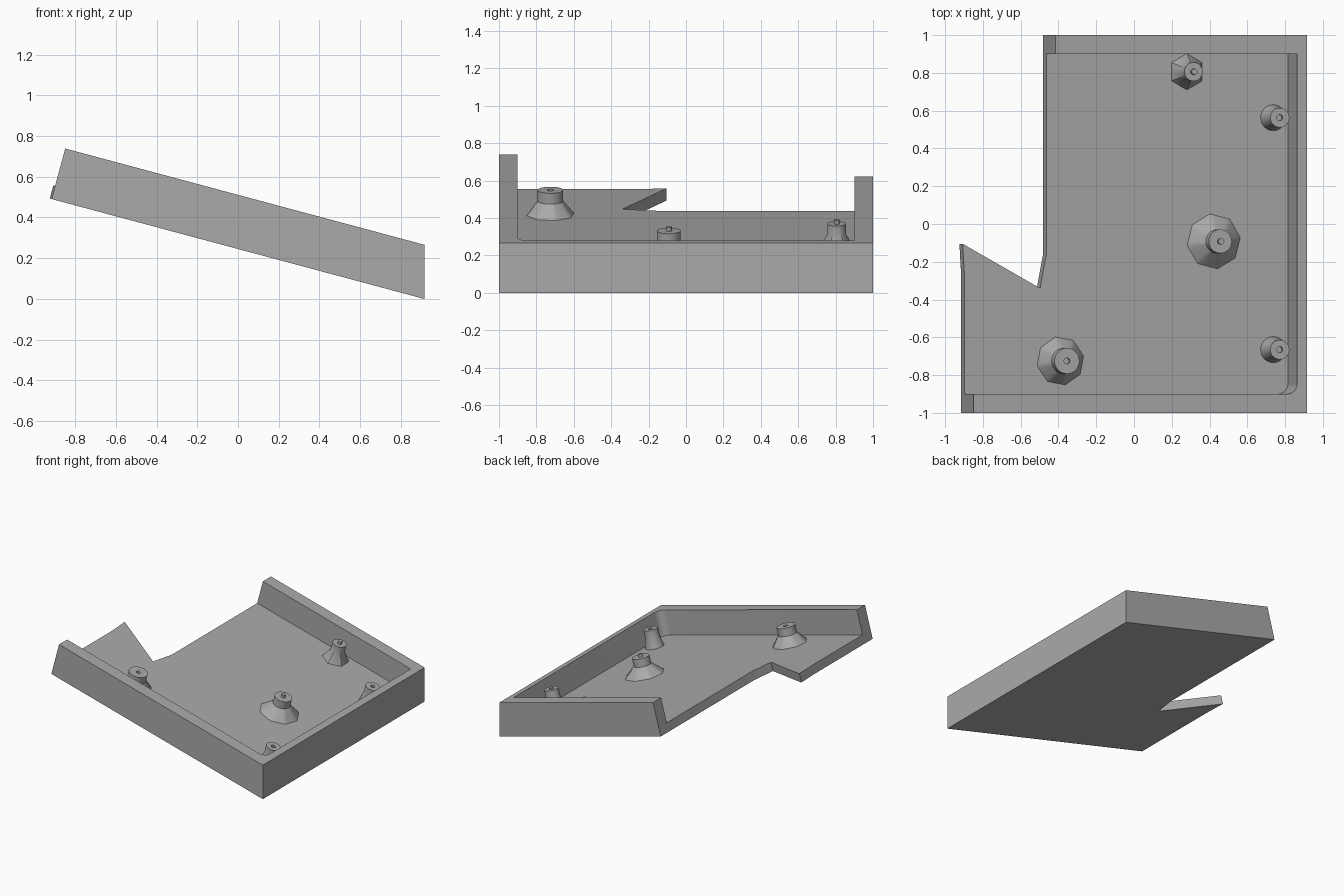
import bpy, bmesh, math
from mathutils import Vector

if "Cube" in bpy.data.objects:
    bpy.data.objects.remove(bpy.data.objects["Cube"])

TILT = math.radians(15)
C, S = math.cos(TILT), math.sin(TILT)
LIFT = 0.3145           # height of the floor surface at the centre
FLOOR, WALL = 0.067, 0.19

grey = bpy.data.materials.new("plain grey")
grey.use_nodes = True
colour = (0.4, 0.4, 0.4, 1)
grey.diffuse_color = colour
grey.node_tree.nodes["Principled BSDF"].inputs["Base Color"].default_value = colour


def finish(name, bm):
    """Turn a bmesh drawn in floor space into a tilted object."""
    bmesh.ops.recalc_face_normals(bm, faces=bm.faces)
    mesh = bpy.data.meshes.new(name)
    bm.to_mesh(mesh)
    bm.free()
    mesh.materials.append(grey)
    ob = bpy.data.objects.new(name, mesh)
    bpy.context.collection.objects.link(ob)
    ob.rotation_euler = (0, TILT, 0)
    ob.location = (0, 0, LIFT)
    return ob


def activate(ob):
    bpy.ops.object.select_all(action='DESELECT')
    ob.select_set(True)
    bpy.context.view_layer.objects.active = ob


def prism(outline, low, high, upright_x=None):
    """Extrude a plan outline; the side at upright_x stays vertical in the world."""
    bm = bmesh.new()
    rings = []
    for w in (low, high):
        rings.append([bm.verts.new(((x - (w * S if x == upright_x else 0)) / C, y, w))
                      for x, y in outline])
    bm.faces.new(rings[0])
    bm.faces.new(rings[1])
    n = len(outline)
    for i in range(n):
        j = (i + 1) % n
        bm.faces.new((rings[0][i], rings[0][j], rings[1][j], rings[1][i]))
    return bm


# Tray block with the notched left side
RIGHT = 0.915
plan = [(RIGHT, -1), (-0.898, -1), (-0.898, -0.27), (-0.907, -0.105), (-0.497, -0.34),
        (-0.472, -0.2), (-0.464, -0.16), (-0.464, 1), (RIGHT, 1)]
tray = finish("tray", prism(plan, -FLOOR, WALL, RIGHT))

# Pocket, open to the left, with one rounded corner
inner, edge, r = 0.815, 0.9, 0.055
pocket = [(-1.3, edge), (-1.3, -edge)]
for i in range(9):
    a = math.radians(-90 + i * 90 / 8)
    pocket.append((inner - r + r * math.cos(a), -edge + r + r * math.sin(a)))
pocket.append((inner, edge))
cutter = finish("pocket_cutter", prism(pocket, 0, 0.5))
cutter.hide_render = True
cut = tray.modifiers.new("pocket", 'BOOLEAN')
cut.operation = 'DIFFERENCE'
cut.solver = 'EXACT'
cut.object = cutter
activate(tray)
bpy.ops.object.modifier_apply(modifier=cut.name)
bpy.data.objects.remove(cutter)
bpy.ops.object.shade_smooth_by_angle(angle=math.radians(30))


def post(name, x, y, base, sides, turn, top, pin):
    """Flared post: a many-sided foot blending into a round stem with a pin or a hole."""
    seg = 48
    height, neck, tip = 0.135, 0.075, 0.016
    profile = [(base, -0.003), (top, neck), (top, height), (tip, height), (tip, height + pin)]
    bm = bmesh.new()
    rings = []
    for k, (rad, w) in enumerate(profile):
        ring = []
        for i in range(seg):
            a = math.tau * i / seg
            rr = rad
            if k == 0:
                step = math.tau / sides
                rr *= math.cos(step / 2) / math.cos(a % step - step / 2)
            ang = a + math.radians(turn)
            ring.append(bm.verts.new((x / C + rr * math.cos(ang), y + rr * math.sin(ang), w)))
        rings.append(ring)
    for lo, hi in zip(rings, rings[1:]):
        for i in range(seg):
            j = (i + 1) % seg
            bm.faces.new((lo[i], lo[j], hi[j], hi[i]))
    bm.faces.new(rings[0])
    bm.faces.new(rings[-1])
    activate(finish(name, bm))
    bpy.ops.object.shade_smooth_by_angle(angle=math.radians(30))


# Mounting posts
post("front_left_post", -0.39, -0.725, 0.132, 8, 12, 0.068, -0.02)
post("centre_post", 0.422, -0.092, 0.15, 8, 8, 0.063, 0.022)
post("back_post", 0.28, 0.806, 0.098, 6, 90, 0.05, 0.022)
for name, y in (("right_back_post", 0.563), ("right_front_post", -0.665)):
    post(name, 0.737, y, 0.07, 24, 0, 0.052, -0.02)
